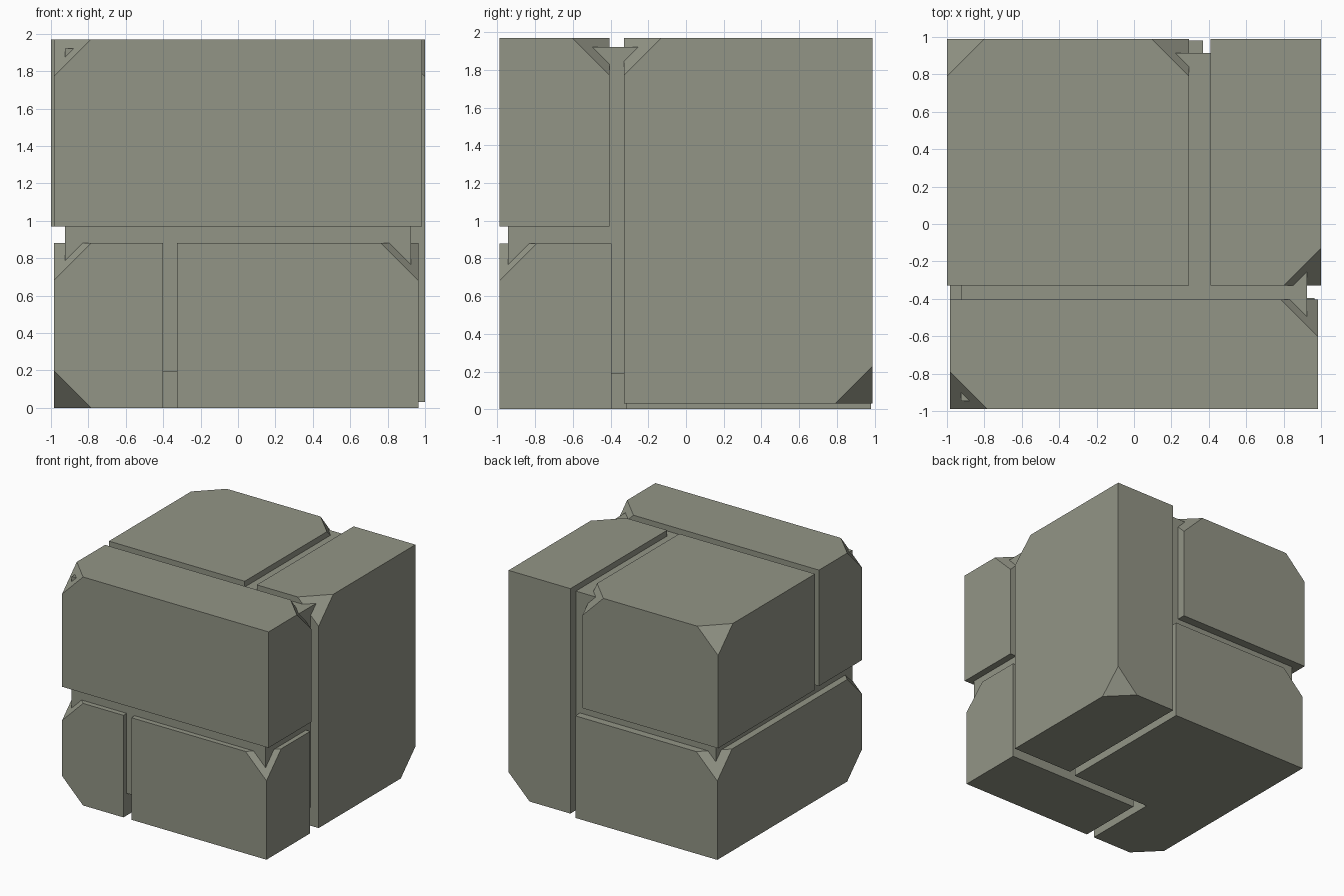
import bpy, bmesh
from mathutils import Vector

if "Cube" in bpy.data.objects:
    bpy.data.objects.remove(bpy.data.objects["Cube"])

CUT = 0.2  # leg length of every cut corner

stone = bpy.data.materials.new("grey_green_stone")
stone.diffuse_color = (0.29, 0.30, 0.24, 1)
stone.use_nodes = True
stone.node_tree.nodes["Principled BSDF"].inputs["Base Color"].default_value = stone.diffuse_color


def block(name, outline, z0, z1, corners=()):
    """Extrude a plan outline from z0 to z1, then slice off bounding corners."""
    bm = bmesh.new()
    base = bm.faces.new([bm.verts.new((x, y, z0)) for x, y in outline])
    up = bmesh.ops.extrude_face_region(bm, geom=[base])["geom"]
    bmesh.ops.translate(bm, vec=(0, 0, z1 - z0),
                        verts=[v for v in up if isinstance(v, bmesh.types.BMVert)])
    xs, ys = [p[0] for p in outline], [p[1] for p in outline]
    lo, hi = (min(xs), min(ys), z0), (max(xs), max(ys), z1)
    for signs in corners:
        n = Vector(signs)
        tip = Vector([hi[i] if signs[i] > 0 else lo[i] for i in range(3)])
        tip.x -= signs[0] * CUT
        res = bmesh.ops.bisect_plane(bm, geom=bm.verts[:] + bm.edges[:] + bm.faces[:],
                                     plane_co=tip, plane_no=n, clear_outer=True)
        rim = [e for e in res["geom_cut"] if isinstance(e, bmesh.types.BMEdge)]
        bmesh.ops.holes_fill(bm, edges=rim, sides=0)
    bmesh.ops.recalc_face_normals(bm, faces=bm.faces[:])
    mesh = bpy.data.meshes.new(name)
    bm.to_mesh(mesh)
    bm.free()
    mesh.materials.append(stone)
    obj = bpy.data.objects.new(name, mesh)
    bpy.context.collection.objects.link(obj)
    return obj


def rect(x0, x1, y0, y1):
    return [(x0, y0), (x1, y0), (x1, y1), (x0, y1)]


# Inner core seen in the gaps
block("core", rect(-0.925, 0.925, -0.945, 0.915), 0.19, 1.92)

# Upper blocks
block("front_upper_block", rect(-0.985, 0.985, -0.99, -0.405), 0.97, 1.97,
      [(-1, -1, 1), (1, 1, 1)])
block("back_upper_block", rect(-1.0, 0.295, -0.33, 0.99), 0.97, 1.97,
      [(-1, 1, 1), (1, 1, 1)])

# Tall block on the right
block("tall_right_block", rect(0.41, 1.0, -0.33, 0.99), 0.03, 1.97,
      [(1, -1, 1), (1, 1, -1)])

# Lower blocks: a short one in front and an L-shaped one wrapping left and back
block("front_lower_block", rect(-0.325, 0.965, -0.99, -0.395), 0.0, 0.88,
      [(1, -1, 1)])
block("corner_lower_block",
      [(-0.985, -0.99), (-0.4, -0.99), (-0.4, -0.315), (0.37, -0.315),
       (0.37, 0.98), (-0.985, 0.98)], 0.0, 0.88,
      [(-1, -1, 1), (-1, -1, -1), (-1, 1, 1)])
